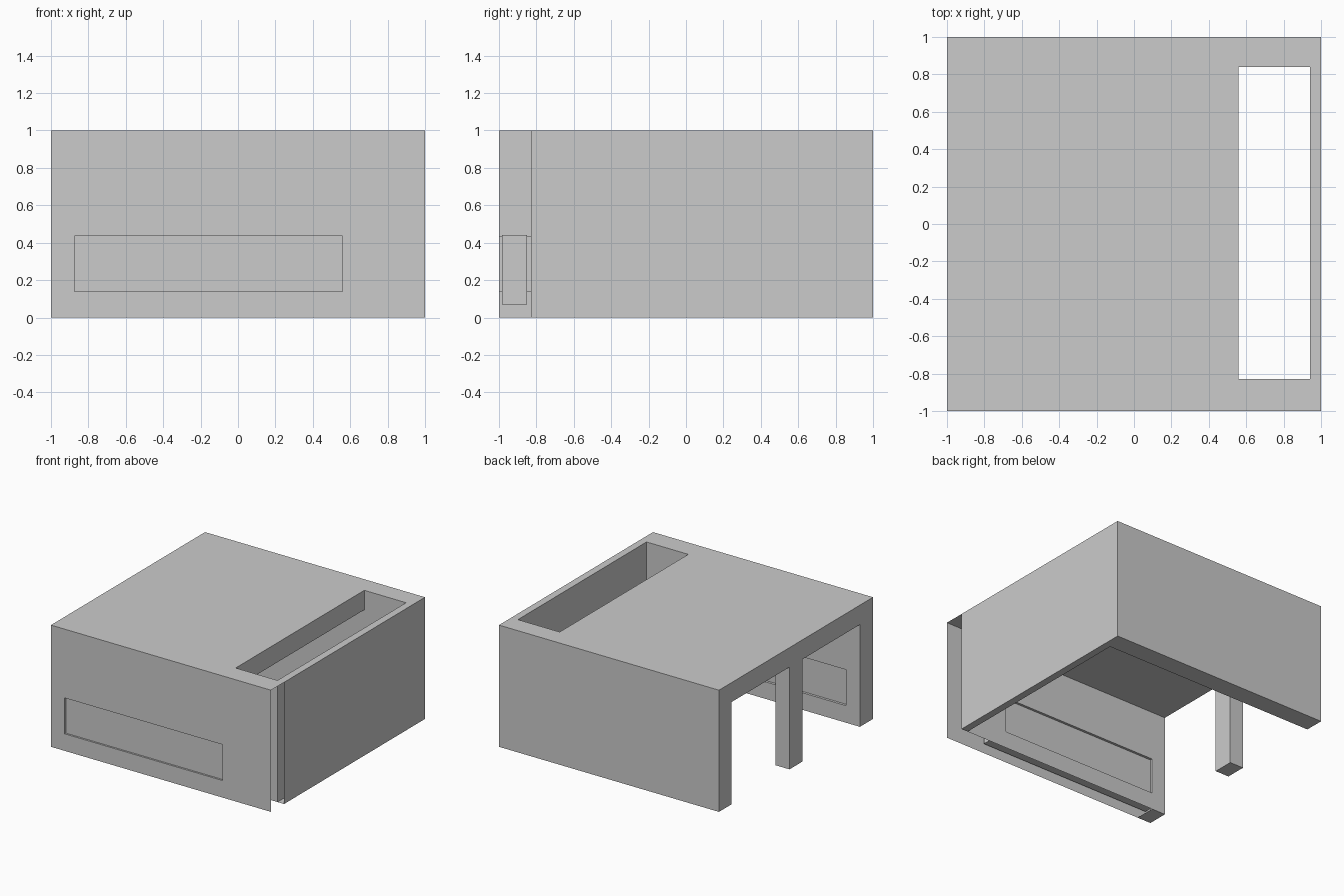
import bpy, bmesh
from mathutils import Vector

if "Cube" in bpy.data.objects:
    bpy.data.objects.remove(bpy.data.objects["Cube"])

# Cut planes shared by all walls of the hollow shelter
XS = [-1, -0.875, 0.56, 0.94, 1]
YS = [-1, -0.985, -0.85, -0.83, -0.085, 0.085, 0.84, 1]
ZS = [0, 0.14, 0.435, 0.84, 1]
CUTS = (XS, YS, ZS)


def solid(c):
    """Is the point inside the body?"""
    x, y, z = c
    if max(abs(x), abs(y)) > 1 or not 0 < z < 1:
        return False
    if y < -0.83:                                   # front wall with window
        return not (-0.875 < x < 0.56 and 0.14 < z < 0.435)
    if y > 0.84 or x > 0.94:                        # back and right walls
        return True
    if z > 0.84:                                    # roof with long opening
        return x < 0.56
    return x < -0.875 and abs(y) < 0.085            # left post


def left_open(p, axis, sign):
    """Faces missing from the thin shell of the front wall."""
    x, y, z = p
    if y > -0.83 or axis == 1:
        return False
    if axis == 0 and sign > 0 and x > 0.99:         # open right end
        return True
    if axis == 2 and z < 0.01 and x > -0.875:       # open underside
        return True
    inside = -0.88 < x < 0.57 and 0.13 < z < 0.44
    return inside and -0.985 < y < -0.85            # window rims are shallow


def make_object(name, bm):
    mesh = bpy.data.meshes.new(name)
    bm.to_mesh(mesh)
    bm.free()
    obj = bpy.data.objects.new(name, mesh)
    bpy.context.collection.objects.link(obj)
    return obj


# Shelter shell: boundary faces between solid and empty cells
bm = bmesh.new()
for i in range(len(XS) - 1):
    for j in range(len(YS) - 1):
        for k in range(len(ZS) - 1):
            lo = Vector((XS[i], YS[j], ZS[k]))
            hi = Vector((XS[i + 1], YS[j + 1], ZS[k + 1]))
            mid = (lo + hi) / 2
            if not solid(mid):
                continue
            for axis in range(3):
                u, v = (axis + 1) % 3, (axis + 2) % 3
                for sign in (-1, 1):
                    p = mid.copy()
                    p[axis] = hi[axis] if sign > 0 else lo[axis]
                    beyond = p.copy()
                    beyond[axis] += sign * 0.005
                    if solid(beyond) or left_open(p, axis, sign):
                        continue
                    ring = []
                    for a, b in ((lo, lo), (hi, lo), (hi, hi), (lo, hi)):
                        q = p.copy()
                        q[u], q[v] = a[u], b[v]
                        ring.append(bm.verts.new(q))
                    bm.faces.new(ring if sign > 0 else ring[::-1])
bmesh.ops.remove_doubles(bm, verts=bm.verts, dist=0.0005)
make_object("shelter_shell", bm)

# Window panel sitting inside the front wall
bm = bmesh.new()
bmesh.ops.create_cube(bm, size=1)
lo, hi = Vector((-0.94, -0.985, 0.07)), Vector((0.65, -0.85, 0.44))
bmesh.ops.scale(bm, vec=hi - lo, verts=bm.verts)
bmesh.ops.translate(bm, vec=(lo + hi) / 2, verts=bm.verts)
make_object("window_panel", bm)
